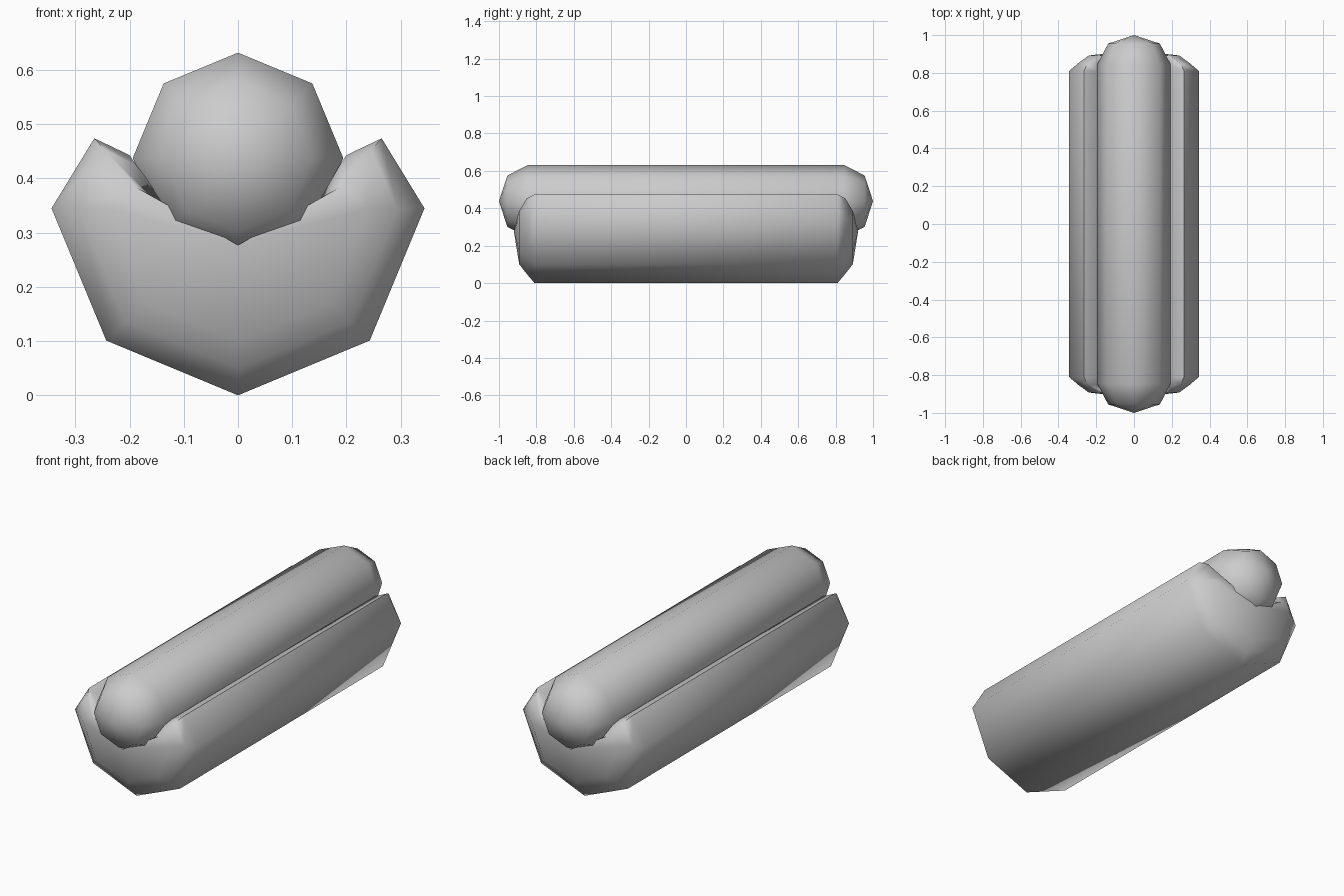
import bpy, bmesh, math

if "Cube" in bpy.data.objects:
    bpy.data.objects.remove(bpy.data.objects["Cube"], do_unlink=True)

GREY = (0.6, 0.6, 0.6, 1)
mat = bpy.data.materials.new("plain grey")
mat.use_nodes = True
mat.diffuse_color = GREY
mat.node_tree.nodes["Principled BSDF"].inputs["Base Color"].default_value = GREY


def mirrored(half):
    """Close a half profile that starts and ends on the centre line."""
    return half + [(-x, z) for x, z in half[-2:0:-1]]


def loft(name, sections, tip_y, tip_z):
    """Skin (y, closed profile) sections from middle to end, on both ends."""
    bm = bmesh.new()
    full = [(-y, p) for y, p in reversed(sections)] + sections
    rings = [[bm.verts.new((x, y, z)) for x, z in p] for y, p in full]
    n = len(rings[0])
    for a, b in zip(rings, rings[1:]):
        for i in range(n):
            bm.faces.new((a[i], a[(i + 1) % n], b[(i + 1) % n], b[i]))
    for ring, y in ((rings[0], -tip_y), (rings[-1], tip_y)):
        tip = bm.verts.new((0, y, tip_z))
        for i in range(n):
            bm.faces.new((ring[i], ring[(i + 1) % n], tip))
    bmesh.ops.recalc_face_normals(bm, faces=bm.faces)
    mesh = bpy.data.meshes.new(name)
    bm.to_mesh(mesh)
    bm.free()
    mesh.materials.append(mat)
    obj = bpy.data.objects.new(name, mesh)
    bpy.context.collection.objects.link(obj)
    bpy.ops.object.select_all(action='DESELECT')
    obj.select_set(True)
    bpy.context.view_layer.objects.active = obj
    bpy.ops.object.shade_smooth_by_angle(angle=math.radians(60))
    return obj


# Sausage: eight-sided capsule
def octagon(r, cz):
    return [(r * math.sin(k * math.pi / 4), cz + r * math.cos(k * math.pi / 4))
            for k in range(8)]


loft("sausage", [(0.845, octagon(0.194, 0.438)), (0.955, octagon(0.137, 0.438))],
     1.0, 0.438)

# Bun: grooved trough with thin lips and rounded ends
body = [(0, 0), (0.243, 0.101), (0.344, 0.345), (0.265, 0.474),
        (0.2, 0.443), (0.143, 0.345), (0, 0.28)]
shoulder = [(0, 0.05), (0.208, 0.136), (0.294, 0.345), (0.245, 0.452),
            (0.188, 0.425), (0.143, 0.345), (0, 0.28)]
end = [(0, 0.101), (0.172, 0.172), (0.24, 0.345), (0.19, 0.385),
       (0.147, 0.354), (0.11, 0.325), (0, 0.28)]
loft("bun", [(0.81, mirrored(body)), (0.852, mirrored(shoulder)),
             (0.892, mirrored(end))], 0.92, 0.277)
